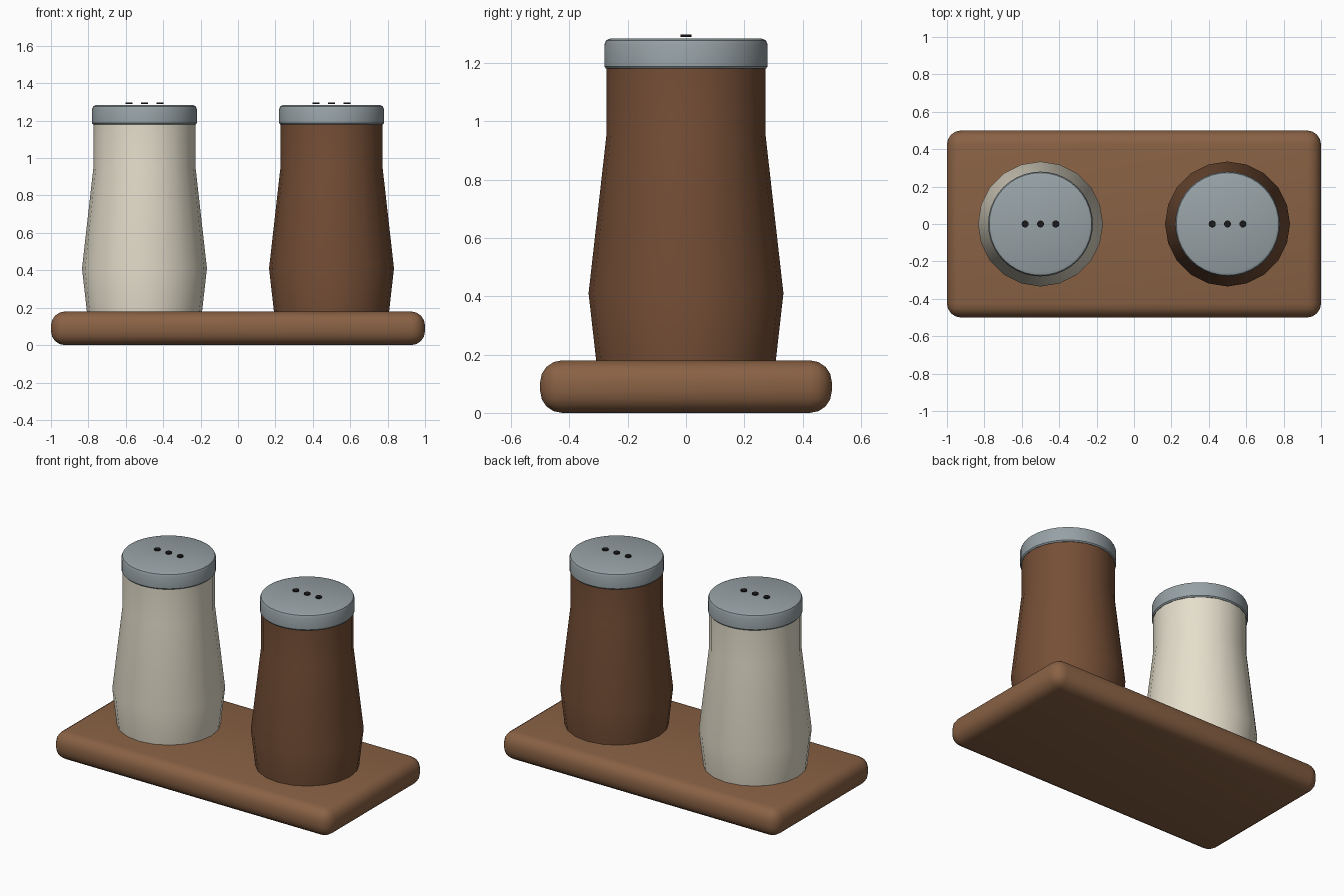
import bpy, bmesh, math

if "Cube" in bpy.data.objects:
    bpy.data.objects.remove(bpy.data.objects["Cube"])


def material(name, rgb):
    m = bpy.data.materials.new(name)
    m.diffuse_color = (*rgb, 1)
    m.use_nodes = True
    m.node_tree.nodes["Principled BSDF"].inputs["Base Color"].default_value = m.diffuse_color
    return m


WOOD = material("wood", (0.25, 0.12, 0.058))
CREAM = material("cream", (0.78, 0.73, 0.60))
BROWN = material("dark_brown", (0.18, 0.078, 0.037))
METAL = material("metal", (0.31, 0.36, 0.38))
BLACK = material("black", (0.01, 0.01, 0.01))


def finish(name, bm, mat):
    bmesh.ops.recalc_face_normals(bm, faces=bm.faces[:])
    mesh = bpy.data.meshes.new(name)
    bm.to_mesh(mesh)
    bm.free()
    mesh.materials.append(mat)
    ob = bpy.data.objects.new(name, mesh)
    bpy.context.collection.objects.link(ob)
    bpy.ops.object.select_all(action='DESELECT')
    ob.select_set(True)
    bpy.context.view_layer.objects.active = ob
    bpy.ops.object.shade_smooth_by_angle(angle=math.radians(35))
    return ob


def lathe(name, profile, sides, x, mat):
    """Closed turned solid from (radius, z) points, centred on (x, 0)."""
    bm = bmesh.new()
    rings = []
    for r, z in profile:
        angles = [2 * math.pi * i / sides for i in range(sides)]
        rings.append([bm.verts.new((x + r * math.cos(a), r * math.sin(a), z)) for a in angles])
    for low, high in zip(rings, rings[1:]):
        for i in range(sides):
            j = (i + 1) % sides
            bm.faces.new((low[i], low[j], high[j], high[i]))
    bm.faces.new(rings[0][::-1])
    bm.faces.new(rings[-1])
    return finish(name, bm, mat)


# Rounded wooden tray
bm = bmesh.new()
bmesh.ops.create_cube(bm, size=1)
for v in bm.verts:
    v.co = (v.co.x * 2, v.co.y, (v.co.z + 0.5) * 0.18)
bmesh.ops.bevel(bm, geom=bm.edges[:], offset=0.075, segments=4, profile=0.5, affect='EDGES')
finish("tray", bm, WOOD)

BODY = [(0.308, 0.18), (0.334, 0.41), (0.273, 0.95), (0.273, 1.18)]
CAP = [(0.274, 1.18), (0.28, 1.187), (0.28, 1.262), (0.274, 1.277), (0.26, 1.283)]

for label, x, mat in (("salt", -0.5, CREAM), ("pepper", 0.5, BROWN)):
    # Tapered body and metal cap
    lathe(label + "_body", BODY, 20, x, mat)
    lathe(label + "_cap", CAP, 40, x, METAL)
    # Row of three pour holes, as thin dark discs
    for i in (-1, 0, 1):
        lathe(f"{label}_hole_{i + 2}", [(0.019, 1.289), (0.019, 1.297)], 12, x + i * 0.082, BLACK)
